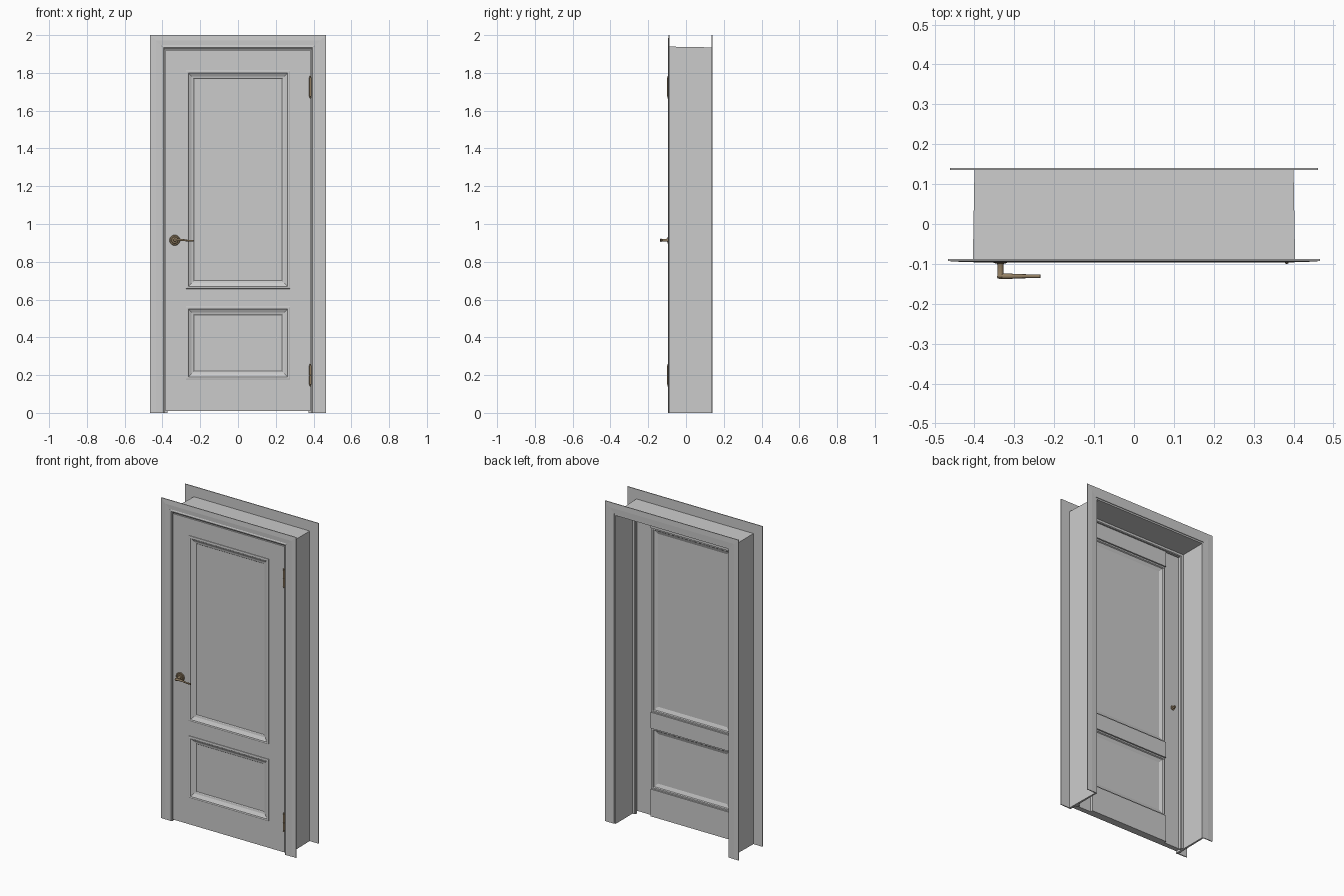
import bpy, bmesh, math
from mathutils import Vector

if "Cube" in bpy.data.objects:
    bpy.data.objects.remove(bpy.data.objects["Cube"])


def finish(name, bm, mat=None, smooth=False):
    bmesh.ops.recalc_face_normals(bm, faces=bm.faces)
    me = bpy.data.meshes.new(name)
    bm.to_mesh(me)
    bm.free()
    ob = bpy.data.objects.new(name, me)
    bpy.context.collection.objects.link(ob)
    if mat:
        me.materials.append(mat)
    if smooth:
        bpy.context.view_layer.objects.active = ob
        ob.select_set(True)
        bpy.ops.object.shade_smooth_by_angle(angle=math.radians(35))
        ob.select_set(False)
    return ob


def box(name, x0, x1, y0, y1, z0, z1, mat=None):
    bm = bmesh.new()
    bmesh.ops.create_cube(bm, size=1)
    for v in bm.verts:
        v.co = ((x0, x1)[v.co.x > 0], (y0, y1)[v.co.y > 0], (z0, z1)[v.co.z > 0])
    return finish(name, bm, mat)


def sweep(name, path, profile, closed_path, closed_profile):
    """path(offset) gives the mitred corner points; profile is (offset, y)."""
    bm = bmesh.new()
    cols = [[bm.verts.new((x, y, z)) for x, z in path(o)] for o, y in profile]
    n, m = len(cols), len(cols[0])
    for i in range(n if closed_profile else n - 1):
        a, b = cols[i], cols[(i + 1) % n]
        for j in range(m if closed_path else m - 1):
            k = (j + 1) % m
            bm.faces.new((a[j], a[k], b[k], b[j]))
    if closed_profile and not closed_path:
        for j in (0, m - 1):
            bm.faces.new([c[j] for c in cols])
    return finish(name, bm)


def door_path(w, top, k=1.0):
    return lambda o: [(-w - o, 0), (-w - o, top + o * k), (w + o, top + o * k), (w + o, 0)]


def panel_path(w, z0, z1):
    return lambda o: [(-w + o, z0 + o), (w - o, z0 + o), (w - o, z1 - o), (-w + o, z1 - o)]


def lathe(name, centre, axis, profile, mat, seg=24):
    """profile is (radius, distance along axis)"""
    bm = bmesh.new()
    q = Vector(axis).to_track_quat('Z', 'Y')
    rings = []
    for r, h in profile:
        rings.append([bm.verts.new(Vector(centre) + q @ Vector((
            r * math.cos(2 * math.pi * i / seg), r * math.sin(2 * math.pi * i / seg), h)))
            for i in range(seg)])
    for a, b in zip(rings, rings[1:]):
        for i in range(seg):
            k = (i + 1) % seg
            bm.faces.new((a[i], a[k], b[k], b[i]))
    bm.faces.new(rings[0])
    bm.faces.new(rings[-1])
    return finish(name, bm, mat, True)


bronze = bpy.data.materials.new("bronze")
bronze.diffuse_color = (0.30, 0.22, 0.13, 1)
bronze.use_nodes = True
bronze.node_tree.nodes["Principled BSDF"].inputs["Base Color"].default_value = bronze.diffuse_color

# Casings: thin mitred architraves on both faces of the wall
sweep("front_casing", door_path(0.39, 1.93, 0.91),
      [(0, -0.088), (0, -0.093), (0.004, -0.096), (0.012, -0.096), (0.016, -0.094),
       (0.045, -0.095), (0.077, -0.093), (0.077, -0.088)], False, True)
sweep("back_casing", door_path(0.398, 1.936),
      [(0, 0.135), (0, 0.140), (0.032, 0.141), (0.064, 0.140), (0.064, 0.135)], False, True)

# Jamb lining and the stop the leaf closes against
sweep("jamb", door_path(0.39, 1.925),
      [(0, -0.089), (0, 0.137), (0.010, 0.137), (0.014, -0.089)], False, True)
sweep("door_stop", door_path(0.372, 1.907),
      [(0, -0.05), (0, -0.034), (0.004, -0.03), (0.018, -0.03), (0.018, -0.05)], False, True)

# Leaf: stiles and rails, rails standing proud at the back
W, P = 0.385, 0.273
F = -0.089
for side, s in (("left", -1), ("right", 1)):
    a, b = sorted((s * P, s * W))
    box(side + "_stile", a, b, F, -0.058, 0.01, 1.92)
for name, z0, z1 in (("bottom_rail", 0.01, 0.18), ("lock_rail", 0.56, 0.66), ("top_rail", 1.81, 1.92)):
    box(name, -P, P, F, -0.042, z0, z1)

# Panels with raised mouldings front and back
for name, z0, z1 in (("upper", 0.66, 1.81), ("lower", 0.18, 0.56)):
    path = panel_path(P, z0, z1)
    sweep(name + "_front_moulding", path,
          [(-0.003, F), (-0.002, -0.094), (0.003, -0.096), (0.010, -0.095), (0.013, -0.090),
           (0.017, -0.088), (0.028, -0.082), (0.038, -0.080), (0.041, -0.077)], True, False)
    sweep(name + "_back_moulding", path,
          [(0, -0.058), (0.001, -0.050), (0.010, -0.050), (0.014, -0.056),
           (0.030, -0.062), (0.040, -0.066)], True, False)
    box(name + "_panel", -P, P, -0.077, -0.064, z0, z1)

# Lever handle: stepped rose, neck and tapering lever
HX, HZ = -0.335, 0.914
lathe("handle_rose", (HX, F, HZ), (0, -1, 0),
      [(0.028, 0), (0.028, 0.003), (0.025, 0.006), (0.019, 0.006), (0.016, 0.009), (0.010, 0.010)], bronze)
lathe("handle_neck", (HX, F, HZ), (0, -1, 0),
      [(0.010, 0.008), (0.0075, 0.014), (0.0075, 0.040), (0.009, 0.044), (0.006, 0.048)], bronze)
lathe("handle_back_spindle", (HX, -0.058, HZ), (0, 1, 0),
      [(0.014, 0), (0.014, 0.004), (0.007, 0.006), (0.007, 0.022)], bronze)
cu = bpy.data.curves.new("handle_lever", 'CURVE')
cu.dimensions = '3D'
cu.bevel_depth = 0.006
cu.bevel_resolution = 3
cu.use_fill_caps = True
sp = cu.splines.new('NURBS')
pts = [(HX - 0.003, HZ, 1.2), (HX + 0.025, HZ + 0.003, 1.1), (HX + 0.055, HZ, 0.85),
       (HX + 0.08, HZ - 0.004, 0.8), (HX + 0.10, HZ - 0.002, 0.8)]
sp.points.add(len(pts) - 1)
for p, (x, z, r) in zip(sp.points, pts):
    p.co = (x, -0.131, z, 1)
    p.radius = r
sp.use_endpoint_u = True
sp.order_u = 3
cu.materials.append(bronze)
bpy.context.collection.objects.link(bpy.data.objects.new("handle_lever", cu))

# Hinges: knuckles with finials
for name, z in (("lower", 0.20), ("upper", 1.725)):
    lathe(name + "_hinge_pin", (0.383, -0.094, z - 0.06), (0, 0, 1),
          [(0.002, 0), (0.005, 0.003), (0.003, 0.008), (0.006, 0.010), (0.006, 0.059), (0.005, 0.060),
           (0.006, 0.061), (0.006, 0.110), (0.003, 0.112), (0.005, 0.117), (0.002, 0.120)], bronze, 16)
    box(name + "_hinge_plate", 0.384, 0.3895, -0.094, -0.06, z - 0.05, z + 0.05, bronze)
